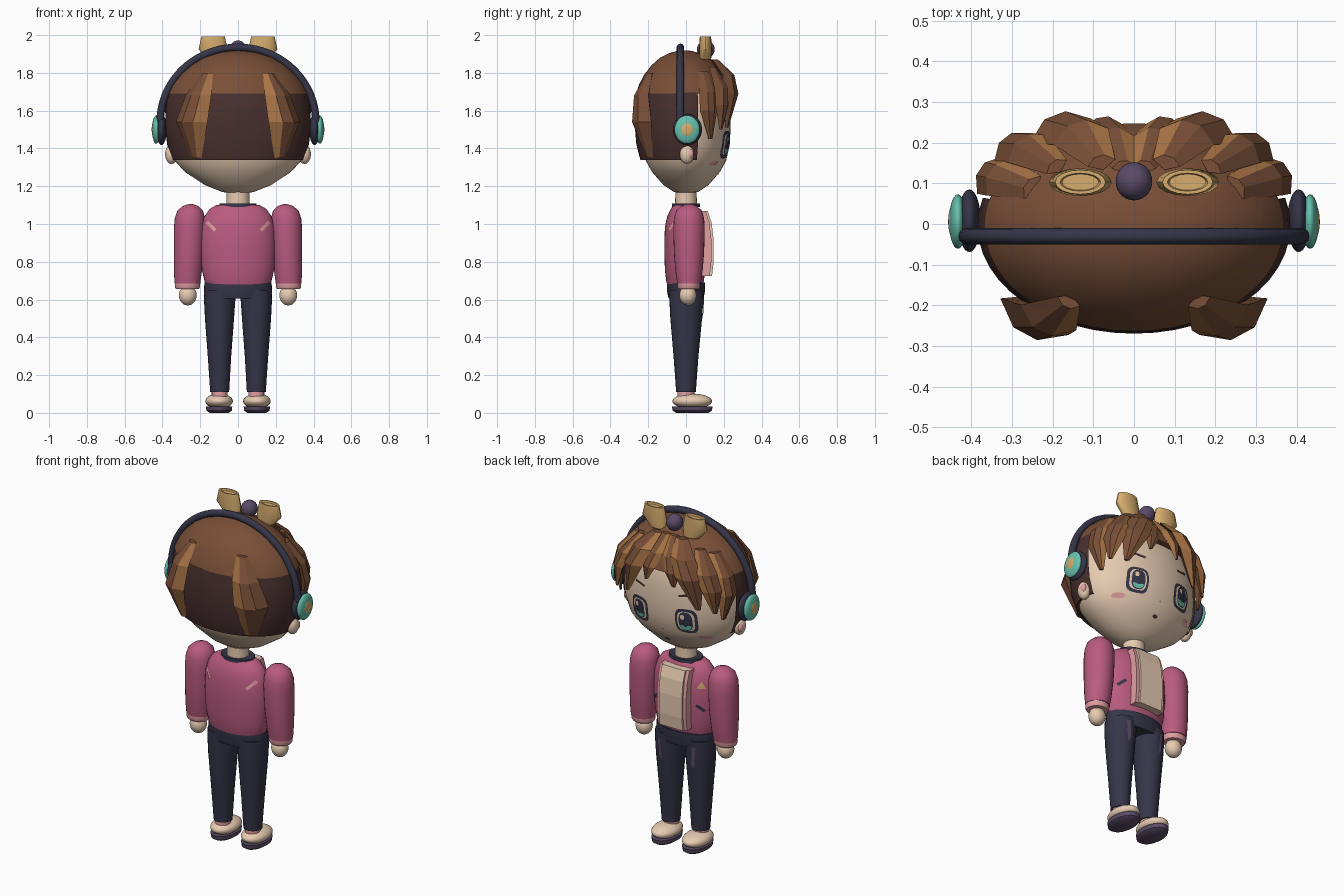
import bpy, bmesh, math
from mathutils import Vector

cube = bpy.data.objects.get("Cube")
if cube:
    bpy.data.objects.remove(cube, do_unlink=True)


def material(name, r, g, b):
    m = bpy.data.materials.new(name)
    m.use_nodes = True
    col = [(c / 255) ** 2.2 for c in (r, g, b)] + [1]
    m.diffuse_color = col
    m.node_tree.nodes["Principled BSDF"].inputs["Base Color"].default_value = col
    return m


skin = material("skin", 230, 202, 176)
brown = material("hair_brown", 120, 80, 58)
dark = material("dark_brown", 74, 52, 50)
caramel = material("caramel", 168, 116, 72)
rose = material("rose", 184, 92, 126)
pale = material("pale_pink", 226, 158, 162)
navy = material("navy", 56, 56, 74)
teal = material("teal", 102, 192, 172)
tan = material("tan", 214, 172, 110)
plum = material("plum", 90, 76, 102)


def finish(name, bm, mats, smooth=True):
    me = bpy.data.meshes.new(name)
    bm.to_mesh(me)
    bm.free()
    for m in mats:
        me.materials.append(m)
    if smooth:
        me.shade_smooth()
        me.set_sharp_from_angle(angle=math.radians(40))
    ob = bpy.data.objects.new(name, me)
    bpy.context.collection.objects.link(ob)
    return ob


def loft(name, rings, mat, n=40, keep=None, smooth=True):
    """Stack of ellipses, each ring: z, rx, ry, centre x, centre y."""
    bm = bmesh.new()
    loops = []
    for z, rx, ry, cx, cy in rings:
        loops.append([bm.verts.new((cx + rx * math.cos(2 * math.pi * i / n),
                                    cy + ry * math.sin(2 * math.pi * i / n), z)) for i in range(n)])
    for a, b in zip(loops, loops[1:]):
        for i in range(n):
            j = (i + 1) % n
            bm.faces.new((a[i], a[j], b[j], b[i]))
    if keep:
        bad = [f for f in bm.faces if not keep(f.calc_center_median())]
        bmesh.ops.delete(bm, geom=bad, context="FACES")
    else:
        bm.faces.new(loops[0])
        bm.faces.new(loops[-1])
    bmesh.ops.recalc_face_normals(bm, faces=bm.faces)
    return finish(name, bm, [mat], smooth)


def ball(name, centre, radii, mat):
    bm = bmesh.new()
    bmesh.ops.create_uvsphere(bm, u_segments=28, v_segments=16, radius=1)
    for v in bm.verts:
        v.co = Vector(centre) + Vector(c * r for c, r in zip(v.co, radii))
    return finish(name, bm, [mat])


def lock(name, path, s):
    """Faceted hair blade; path points are x, y, z, half width."""
    bm = bmesh.new()
    loops = []
    for x, y, z, w in path:
        out = Vector((x * 0.5, y, 0)).normalized()
        side = Vector((-out.y, out.x, 0))
        if side.x < 0:
            side = -side
        t = w * 0.5
        loops.append([bm.verts.new(Vector((x, y, z)) + side * w * a + out * t * b)
                      for a, b in ((1, 0), (.35, 1), (-.35, 1), (-1, 0), (0, -1))])
    for a, b in zip(loops, loops[1:]):
        for i in range(5):
            j = (i + 1) % 5
            f = bm.faces.new((a[i], a[j], b[j], b[i]))
            f.material_index = int(i == 2)  # lighter inner facet
    bm.faces.new(loops[0])
    bm.faces.new(loops[-1])
    for v in bm.verts:
        v.co.x *= s
    bmesh.ops.recalc_face_normals(bm, faces=bm.faces)
    return finish(name, bm, [brown, caramel], False)


def surface_y(rings, x, z, side):
    for a, b in zip(rings, rings[1:]):
        if min(a[0], b[0]) <= z <= max(a[0], b[0]) and a[0] != b[0]:
            t = (z - a[0]) / (b[0] - a[0])
            rx, ry, cx, cy = (p + (q - p) * t for p, q in zip(a[1:], b[1:]))
            return cy + side * ry * math.sqrt(max(0, 1 - ((x - cx) / rx) ** 2))
    return 0


def decal(name, outline, rings, mat, lift=0.004, side=1):
    """Thin painted plate that follows the lofted surface."""
    bm = bmesh.new()
    n = len(outline)
    pts = outline + [(sum(p[0] for p in outline) / n, sum(p[1] for p in outline) / n)]
    vs = [bm.verts.new((x, surface_y(rings, x, z, side) + side * lift, z)) for x, z in pts]
    for i in range(n):
        f = bm.faces.new((vs[i], vs[(i + 1) % n], vs[n]))
        f.normal_update()
        if f.normal.y * side < 0:
            f.normal_flip()
    return finish(name, bm, [mat])


def rounded(cx, cz, rx, rz, power=1.0, a0=0, a1=360, n=28):
    pts = []
    for i in range(n):
        a = math.radians(a0 + (a1 - a0) * i / (n if a1 - a0 == 360 else n - 1))
        c, s = math.cos(a), math.sin(a)
        pts.append((cx + rx * math.copysign(abs(c) ** power, c), cz + rz * math.copysign(abs(s) ** power, s)))
    return pts


def bar(x, z, dx, dz, w):
    """Slanted strip from (x, z) by (dx, dz), w wide."""
    px, pz = Vector((-dz, dx)).normalized() * w / 2
    return [(x + px, z + pz), (x + dx + px, z + dz + pz), (x + dx - px, z + dz - pz), (x - px, z - pz)]


def slab(name, profile, x0, x1, mat):
    """Side profile (y, z) extruded across x."""
    bm = bmesh.new()
    a, b = ([bm.verts.new((x, y, z)) for y, z in profile] for x in (x0, x1))
    bm.faces.new(a)
    bm.faces.new(b)
    for i in range(len(a)):
        j = (i + 1) % len(a)
        bm.faces.new((a[i], a[j], b[j], b[i]))
    bmesh.ops.recalc_face_normals(bm, faces=bm.faces)
    return finish(name, bm, [mat], False)


# Head, hair cap and nape hair
skull = [(z, r, r * k, 0, 0) for z, r, k in (
    (1.16, .03, .8), (1.17, .085, .75), (1.206, .175, .68), (1.275, .28, .64), (1.335, .335, .635),
    (1.42, .362, .64), (1.5, .368, .64), (1.6, .365, .64), (1.72, .33, .64), (1.82, .24, .64), (1.88, .1, .64))]
loft("head", skull, skin, 48)
loft("hair_cap", [(z, r, r * .695, 0, -.008) for z, r in (
    (1.69, .34), (1.692, .368), (1.74, .345), (1.79, .307), (1.84, .252), (1.88, .187), (1.905, .115),
    (1.917, .05), (1.919, .005))], brown, 48)
loft("nape_hair", [(z, r, r * .69, 0, -.004) for z, r in (
    (1.338, .3), (1.34, .345), (1.42, .375), (1.5, .385), (1.58, .385), (1.64, .38), (1.695, .367))],
     dark, 48, keep=lambda c: c.y < .05)

# Headband
band = bpy.data.curves.new("headband", "CURVE")
band.dimensions = "3D"
band.bevel_depth = .02
band.bevel_resolution = 4
spline = band.splines.new("POLY")
spline.points.add(40)
for i, p in enumerate(spline.points):
    a = math.pi * i / 40
    p.co = (.412 * math.cos(a), -.03, 1.54 + .395 * math.sin(a), 1)
band.materials.append(navy)
bpy.context.collection.objects.link(bpy.data.objects.new("headband", band))

# Torso, neck, waist
torso = [(z, rx, ry, 0, -.005) for z, rx, ry in (
    (.66, .165, .09), (.7, .178, .1), (.76, .192, .107), (.88, .2, .11), (.98, .195, .107),
    (1.04, .178, .095), (1.08, .15, .075), (1.1, .115, .06))]
loft("jacket", torso, rose)
loft("collar", [(1.09, .1, .075, 0, 0), (1.108, .098, .073, 0, 0), (1.108, .075, .06, 0, 0)], navy)
loft("neck", [(1.07, .062, .058, 0, 0), (1.2, .06, .056, 0, 0)], skin)
loft("waistband", [(.605, .172, .092, 0, 0), (.64, .18, .1, 0, 0), (.69, .178, .1, 0, 0)], navy)

# Shirt panel and lapels
profile = [(.07, 1.07), (.115, 1.07), (.135, 1.01), (.146, .92), (.146, .8), (.138, .725), (.07, .725)]
slab("shirt_panel", profile, -.075, .075, skin)

for s, tag in ((1, "left"), (-1, "right")):
    slab("lapel_" + tag, [(y - .012, z) for y, z in profile], s * .075, s * .095, pale)
    # Hair locks
    lock("back_lock_" + tag, [(.16, -.19, 1.8, .03), (.21, -.23, 1.68, .075), (.245, -.228, 1.54, .095),
                              (.22, -.19, 1.35, .03)], s)
    lock("front_bang_" + tag, [(.08, .15, 1.87, .035), (.13, .215, 1.79, .07), (.18, .23, 1.69, .08),
                               (.23, .215, 1.51, .015)], s)
    lock("outer_bang_" + tag, [(.19, .14, 1.83, .03), (.26, .185, 1.72, .06), (.3, .19, 1.63, .055),
                               (.32, .185, 1.5, .012)], s)
    lock("side_lock_" + tag, [(.25, .09, 1.81, .035), (.33, .115, 1.7, .055), (.355, .12, 1.6, .055),
                              (.335, .13, 1.45, .012)], s)
    lock("inner_bang_" + tag, [(.025, .14, 1.87, .03), (.05, .21, 1.78, .05), (.075, .24, 1.7, .045),
                               (.09, .245, 1.62, .01)], s)

    # Headphone cups and ears
    ball("ear_cup_" + tag, (s * .405, .008, 1.5), (.028, .077, .082), navy)
    ball("cup_cover_" + tag, (s * .433, .006, 1.5), (.022, .067, .075), teal)
    ball("cup_badge_" + tag, (s * .447, .006, 1.5), (.01, .037, .04), tan)
    ball("ear_" + tag, (s * .352, .005, 1.37), (.034, .038, .052), skin)
    ball("ear_inner_" + tag, (s * .372, .022, 1.37), (.014, .018, .025), pale)

    # Bow loop
    loft("bow_loop_" + tag, [(z, rx, ry, s * cx, .103) for z, rx, ry, cx in (
        (1.87, .05, .03, .11), (1.925, .077, .034, .132), (1.992, .062, .03, .132),
        (1.992, .05, .022, .132), (1.982, .045, .02, .132))], tan, 16)

    # Arm, cuff, hand
    loft("sleeve_" + tag, [(z, r, ry, s * cx, .016) for z, r, ry, cx in (
        (1.105, .012, .012, .25), (1.095, .042, .042, .251), (1.07, .068, .068, .253), (1.03, .08, .08, .255),
        (.97, .083, .083, .257), (.85, .08, .08, .26), (.75, .074, .072, .265), (.685, .068, .062, .268))], rose, 28)
    loft("cuff_" + tag, [(.655, .06, .054, s * .268, .014), (.665, .066, .06, s * .268, .014),
                         (.69, .066, .06, s * .268, .014)], pale, 28)
    ball("hand_" + tag, (s * .266, .01, .622), (.047, .045, .053), skin)

    # Leg, sock, shoe
    leg = [(.11, .05, .052, s * .097, 0), (.3, .062, .066, s * .098, 0), (.5, .077, .084, s * .098, .001),
           (.6, .083, .09, s * .097, .002), (.65, .082, .09, s * .096, .002)]
    loft("trouser_leg_" + tag, leg, navy, 28)
    loft("sock_" + tag, [(.07, .042, .045, s * .097, 0), (.125, .042, .045, s * .097, 0)], pale, 20)
    ball("shoe_" + tag, (s * .1, .033, .062), (.073, .105, .04), skin)
    loft("sole_" + tag, [(0, .05, .085, s * .1, .033), (.012, .067, .104, s * .1, .033),
                         (.035, .07, .108, s * .1, .033)], plum, 28)
    decal("trouser_stripe_" + tag, bar(s * .105, .5, s * .01, .12, .02), leg, plum, .005)

    # Eye, brow, blush
    x, z = s * .15, 1.42
    decal("eye_rim_" + tag, rounded(x, z, .062, .073, .6), skull, navy, .004)
    decal("eye_white_" + tag, rounded(x, z, .048, .058, .6), skull, skin, .007)
    decal("iris_" + tag, rounded(x, z, .038, .055, .75), skull, navy, .010)
    decal("iris_glow_" + tag, rounded(x, z - .008, .032, .042, .75, 195, 345), skull, teal, .013)
    decal("pupil_" + tag, rounded(x, z - .006, .015, .024), skull, navy, .015)
    decal("eye_glint_" + tag, rounded(x + .014, z + .027, .011, .014, .6), skull, skin, .015)
    decal("brow_" + tag, bar(s * .11, 1.565, s * .07, .012, .014), skull, dark, .005)
    decal("blush_" + tag, rounded(s * .232, 1.322, .032, .013), skull, pale, .004)

    # Jacket marks
    decal("pocket_slit_" + tag, bar(s * .125, .87, s * .04, -.035, .016), torso, navy, .005)
    decal("back_mark_" + tag, bar(s * .12, .965, s * .045, .045, .018), torso, pale, .005, -1)

ball("bow_knot", (0, .105, 1.925), (.045, .047, .047), plum)
decal("mouth", rounded(0, 1.265, .016, .008), skull, dark)
decal("nose", [(-.007, 1.335), (.007, 1.335), (0, 1.348)], skull, caramel)
decal("chest_badge", [(-.17, .965), (-.125, .965), (-.147, 1.005)], torso, tan, .005)
